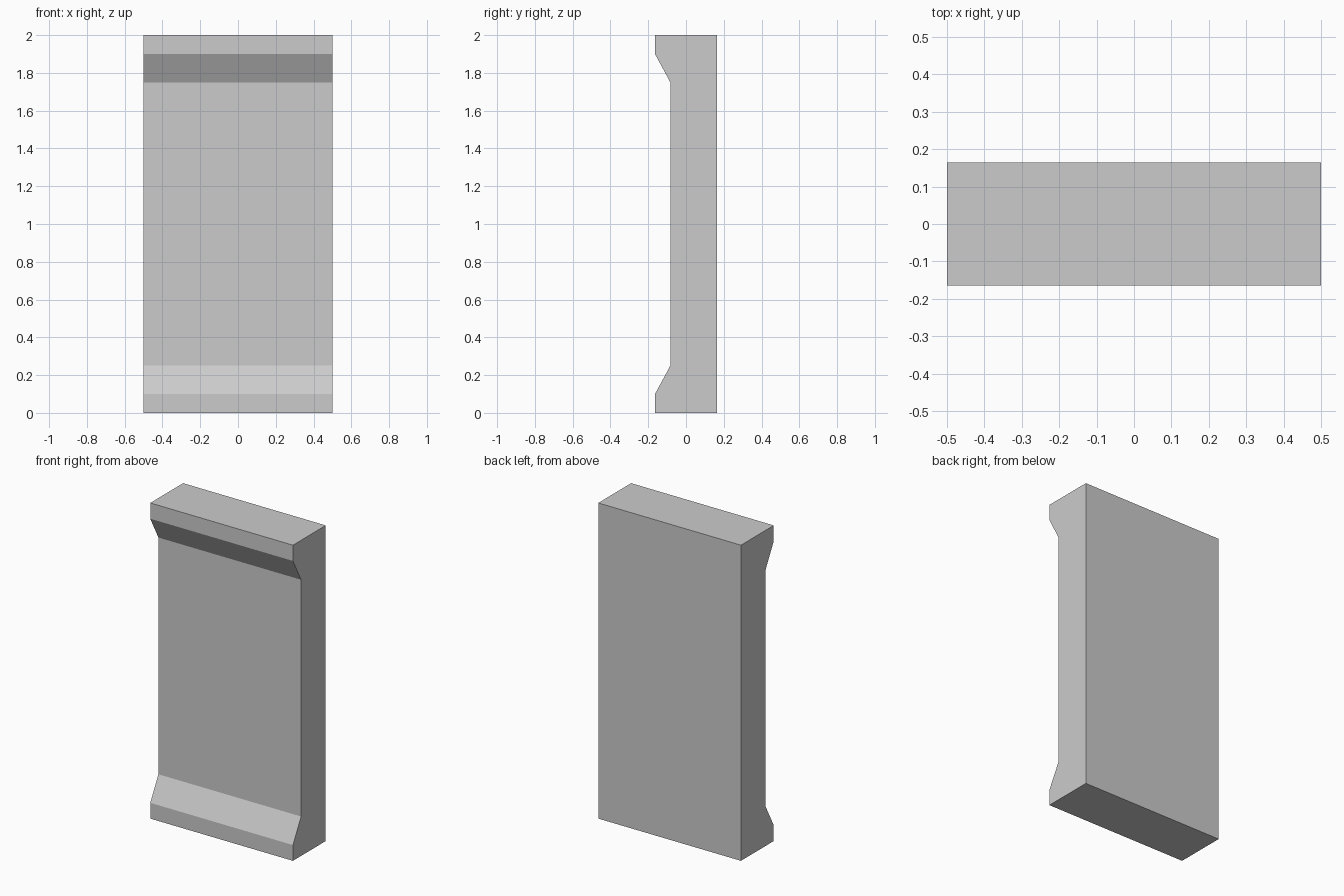
import bpy, bmesh

if "Cube" in bpy.data.objects:
    bpy.data.objects.remove(bpy.data.objects["Cube"])

WIDTH, HEIGHT, HALF_DEPTH, RECESS_Y = 1.0, 2.0, 0.164, -0.083

# Side profile (y, z): flat back, recessed front between two chamfered lips
lower = [(HALF_DEPTH, 0.0), (-HALF_DEPTH, 0.0), (-HALF_DEPTH, 0.1), (RECESS_Y, 0.25)]
profile = lower + [(y, HEIGHT - z) for y, z in reversed(lower)]

# Wall panel: extrude the profile across the width
bm = bmesh.new()
face = bm.faces.new([bm.verts.new((-WIDTH / 2, y, z)) for y, z in profile])
result = bmesh.ops.extrude_face_region(bm, geom=[face], use_keep_orig=True)
moved = [v for v in result["geom"] if isinstance(v, bmesh.types.BMVert)]
bmesh.ops.translate(bm, verts=moved, vec=(WIDTH, 0, 0))
bmesh.ops.recalc_face_normals(bm, faces=bm.faces)

mesh = bpy.data.meshes.new("wall_panel")
bm.to_mesh(mesh)
bm.free()
bpy.context.collection.objects.link(bpy.data.objects.new("wall_panel", mesh))
